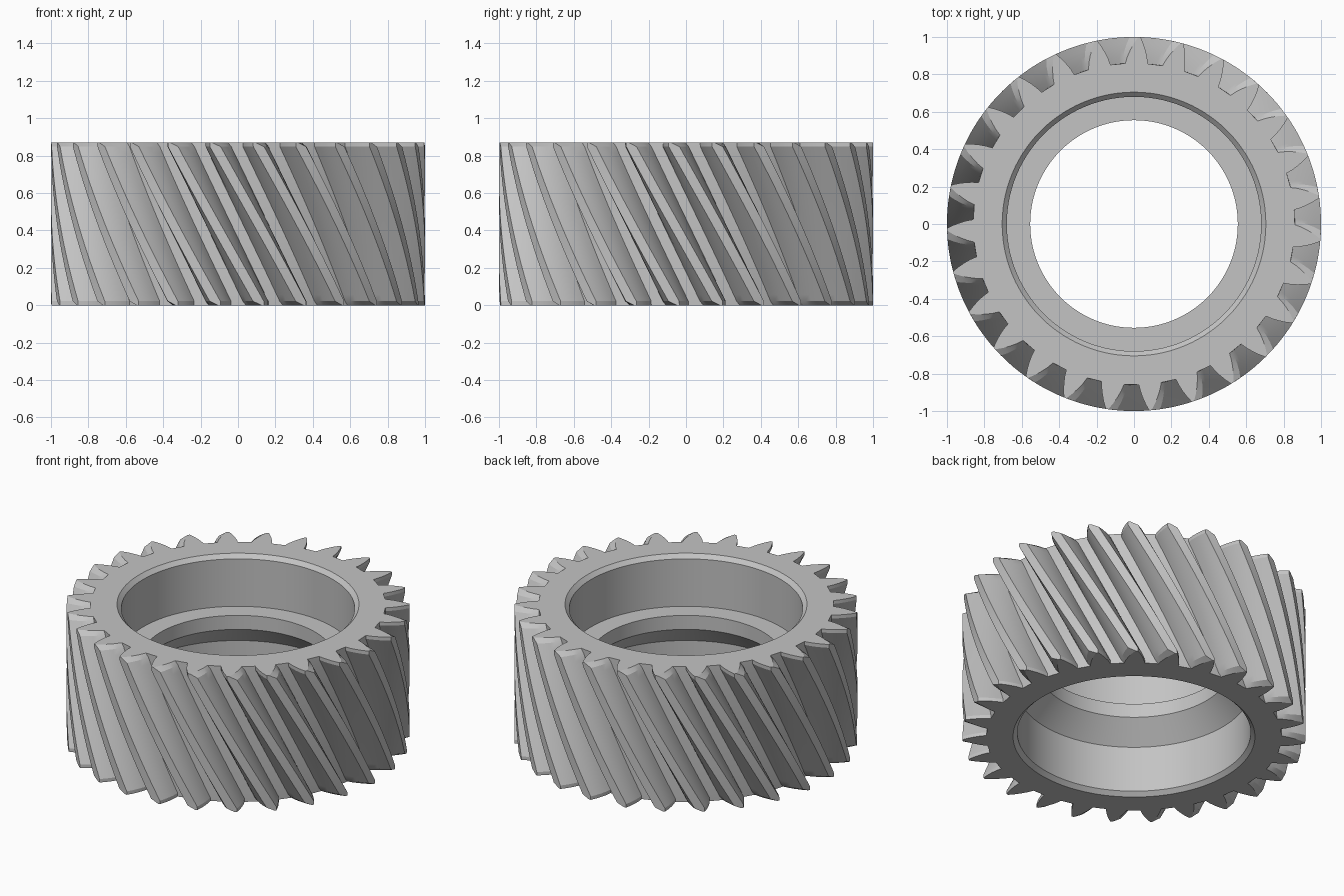
import bpy, bmesh, math

cube = bpy.data.objects.get("Cube")
if cube:
    bpy.data.objects.remove(cube, do_unlink=True)

HEIGHT = 0.87
TEETH = 27
PITCH = math.tau / TEETH
TWIST = math.radians(28)   # turn of each tooth over the full height
START = PITCH / 2 + math.radians(2.3)   # direction of the first tooth at the top
BEVEL = 0.022              # height of the bevels on the tooth ends
ROOT, TIP = 0.86, 1.0
BORE, SEAT, LIP = 0.705, 0.68, 0.555

steel = bpy.data.materials.new("steel grey")
steel.use_nodes = True
grey = (0.55, 0.55, 0.55, 1)
steel.diffuse_color = grey
steel.node_tree.nodes["Principled BSDF"].inputs["Base Color"].default_value = grey


def skin(name, rings):
    """Join equal closed rings of points with quads and cap both ends."""
    bm = bmesh.new()
    loops = [[bm.verts.new(p) for p in ring] for ring in rings]
    for a, b in zip(loops, loops[1:]):
        for i in range(len(a)):
            j = (i + 1) % len(a)
            bm.faces.new((a[i], a[j], b[j], b[i]))
    bm.faces.new(loops[0])
    bm.faces.new(loops[-1])
    bmesh.ops.recalc_face_normals(bm, faces=bm.faces)
    mesh = bpy.data.meshes.new(name)
    bm.to_mesh(mesh)
    bm.free()
    mesh.materials.append(steel)
    obj = bpy.data.objects.new(name, mesh)
    bpy.context.collection.objects.link(obj)
    return obj


def polar(r, a, z):
    return (r * math.cos(a), r * math.sin(a), z)


# Half of a tooth: radius and half angle from root to tip
FLANK = [(ROOT, 0.08), (0.895, 0.072), (0.93, 0.06), (0.965, 0.046), (TIP, 0.029)]


def tooth_outline(z):
    """Tooth section at a height; both flanks are bevelled at the ends."""
    right, left = [], []
    for r, a in FLANK:
        wide = 0.008 + 0.025 * (r - ROOT) / (TIP - ROOT)
        narrow = 0.012
        if z == 0:
            trims = (wide, narrow)
        elif z == HEIGHT:
            trims = (narrow, wide)
        else:
            trims = (0, 0)
        right.append((r, trims[0] - a))
        left.append((r, a - trims[1]))
    return right + left[::-1]


# Toothed body: tooth outline repeated around and twisted along the height
STEPS = 24
span = HEIGHT - 2 * BEVEL
heights = [0] + [BEVEL + span * s / STEPS for s in range(STEPS + 1)] + [HEIGHT]
body = []
for z in heights:
    turn = TWIST * (1 - z / HEIGHT) + START
    body.append([polar(r, k * PITCH + a + turn, z)
                 for k in range(TEETH) for r, a in tooth_outline(z)])
gear = skin("helical_gear", body)

# Stepped bore: chamfered mouths, straight seats and an inner lip
SIDES = 112
MOUTH = BORE - SEAT
steps = [(BORE + MOUTH, -MOUTH), (SEAT, MOUTH), (SEAT, 0.32), (LIP, 0.45),
         (LIP, 0.54), (SEAT, 0.54), (SEAT, HEIGHT - MOUTH), (BORE + MOUTH, HEIGHT + MOUTH)]
cutter = skin("bore_cutter", [
    [polar(r, math.tau * k / SIDES, z) for k in range(SIDES)] for r, z in steps])

cut = gear.modifiers.new("Bore", "BOOLEAN")
cut.operation = "DIFFERENCE"
cut.solver = "EXACT"
cut.object = cutter
bpy.ops.object.select_all(action="DESELECT")
gear.select_set(True)
bpy.context.view_layer.objects.active = gear
bpy.ops.object.modifier_apply(modifier=cut.name)
bpy.data.objects.remove(cutter, do_unlink=True)
bpy.ops.object.shade_smooth_by_angle(angle=math.radians(18))
